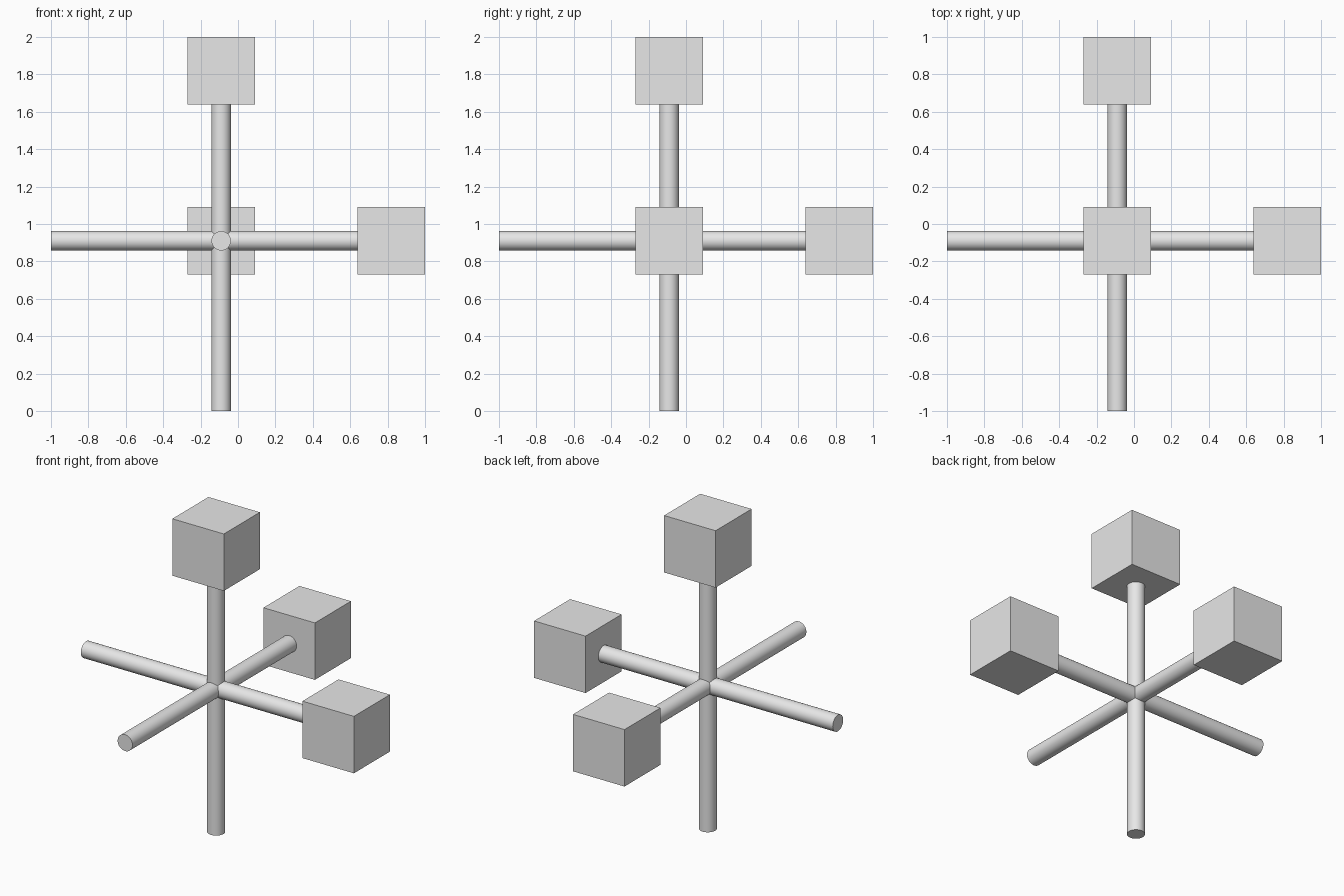
import bpy
from math import pi
from mathutils import Vector

cube = bpy.data.objects.get("Cube")
if cube:
    bpy.data.objects.remove(cube, do_unlink=True)

RADIUS, HALF, BOX = 0.052, 0.91, 0.36
HUB = Vector((-0.09, -0.09, 0.91))

# Light grey for all parts
grey = bpy.data.materials.new("light_grey")
grey.use_nodes = True
color = (0.8, 0.8, 0.8, 1)
grey.diffuse_color = color
grey.node_tree.nodes["Principled BSDF"].inputs["Base Color"].default_value = color


def finish(name):
    obj = bpy.context.object
    obj.name = name
    obj.data.materials.append(grey)
    return obj


# One rod per axis, crossing at the hub, with a block on its positive end
axes = {
    "side": (Vector((1, 0, 0)), (0, pi / 2, 0)),
    "depth": (Vector((0, 1, 0)), (-pi / 2, 0, 0)),
    "upright": (Vector((0, 0, 1)), (0, 0, 0)),
}
for name, (direction, rotation) in axes.items():
    bpy.ops.mesh.primitive_cylinder_add(
        vertices=32, radius=RADIUS, depth=2 * HALF, location=HUB, rotation=rotation)
    finish(name + "_rod")
    bpy.ops.object.shade_smooth_by_angle()

    bpy.ops.mesh.primitive_cube_add(size=BOX, location=HUB + direction * HALF)
    finish(name + "_block")
